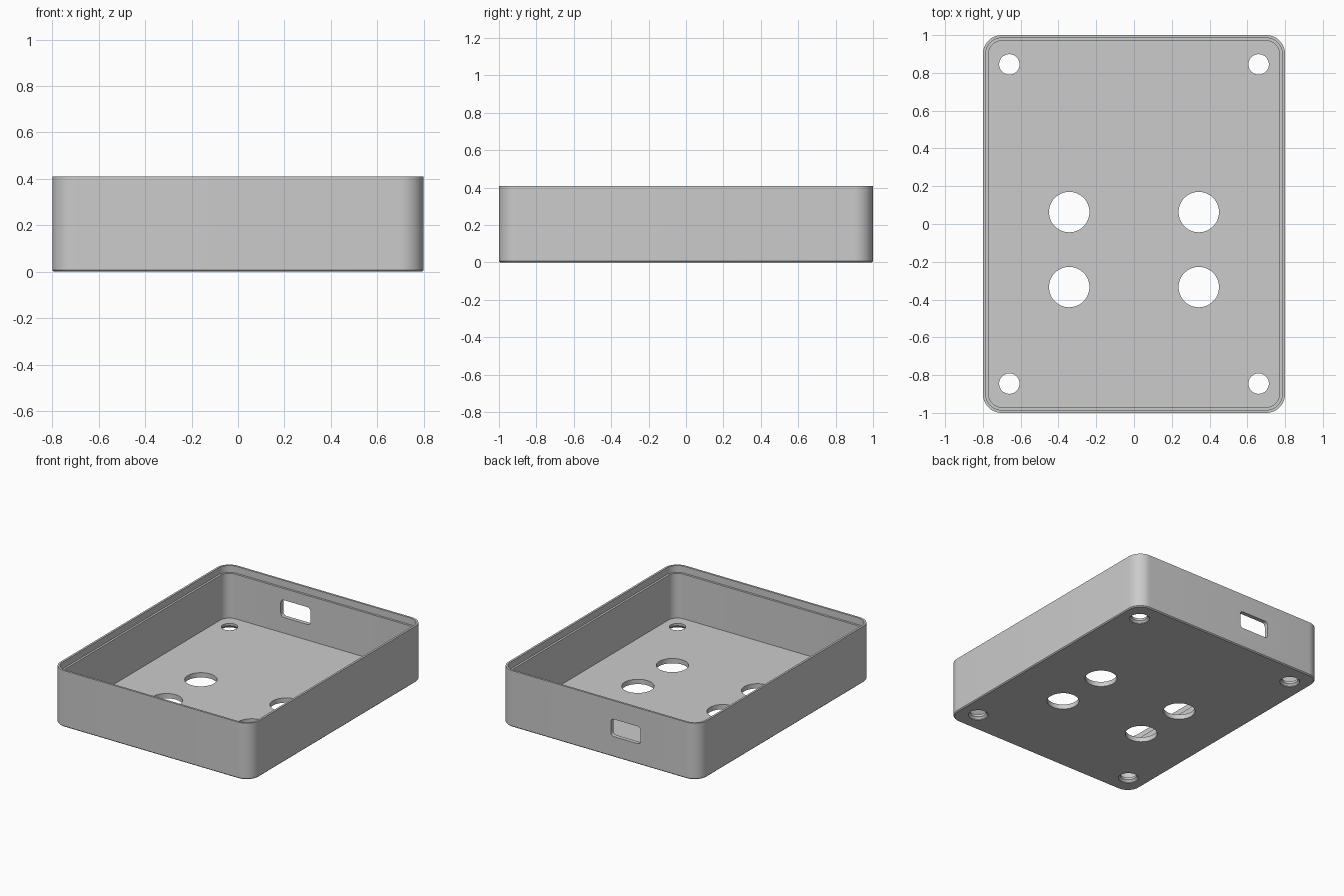
import bpy
import bmesh
import math

if "Cube" in bpy.data.objects:
    bpy.data.objects.remove(bpy.data.objects["Cube"])

HALF_X, HALF_Y, HEIGHT = 0.8, 1.0, 0.41
CORNER = 0.1
WALL, LIP = 0.03, 0.015
FLOOR, LEDGE, CHAMFER = 0.035, 0.36, 0.007

grey = bpy.data.materials.new("plain_grey")
grey.use_nodes = True
grey.diffuse_color = (0.6, 0.6, 0.6, 1)
grey.node_tree.nodes["Principled BSDF"].inputs["Base Color"].default_value = (0.6, 0.6, 0.6, 1)


def rounded_rect(hx, hy, r, steps=12):
    """Outline of a rounded rectangle, anticlockwise."""
    points = []
    for corner, (sx, sy) in enumerate([(1, 1), (-1, 1), (-1, -1), (1, -1)]):
        for i in range(steps + 1):
            a = (corner + i / steps) * math.pi / 2
            points.append((sx * (hx - r) + r * math.cos(a), sy * (hy - r) + r * math.sin(a)))
    return points


def circle(x, y, r, steps=48):
    return [(x + r * math.cos(2 * math.pi * i / steps), y + r * math.sin(2 * math.pi * i / steps))
            for i in range(steps)]


def loft(name, rings):
    """Solid through a list of rings of 3D points, closed at both ends."""
    bm = bmesh.new()
    loops = [[bm.verts.new(p) for p in ring] for ring in rings]
    n = len(loops[0])
    for low, high in zip(loops, loops[1:]):
        for i in range(n):
            j = (i + 1) % n
            bm.faces.new((low[i], low[j], high[j], high[i]))
    bm.faces.new(loops[0][::-1])
    bm.faces.new(loops[-1])
    bmesh.ops.recalc_face_normals(bm, faces=bm.faces)
    mesh = bpy.data.meshes.new(name)
    bm.to_mesh(mesh)
    bm.free()
    mesh.materials.append(grey)
    obj = bpy.data.objects.new(name, mesh)
    bpy.context.collection.objects.link(obj)
    return obj


def shell_ring(inset, z):
    return [(x, y, z) for x, y in rounded_rect(HALF_X - inset, HALF_Y - inset, CORNER - inset)]


# Open tray: outside up, over the rim, down past the ledge to the floor
tray = loft("enclosure_tray", [shell_ring(inset, z) for inset, z in [
    (CHAMFER, 0), (0, CHAMFER), (0, HEIGHT), (LIP, HEIGHT),
    (LIP, LEDGE), (WALL, LEDGE), (WALL, FLOOR)]])

cutters = []


def hole(name, x, y, sections):
    cutters.append(loft(name, [[(px, py, z) for px, py in circle(x, y, r)] for r, z in sections]))


# Countersunk screw holes in the corners and plain round holes in the floor
for sx in (-1, 1):
    for sy in (-1, 1):
        hole("screw_hole_cutter", sx * 0.66, sy * 0.845,
             [(0.067, -0.02), (0.067, 0.004), (0.054, 0.018), (0.054, 0.08)])
    for y in (0.063, -0.334):
        hole("round_hole_cutter", sx * 0.343, y, [(0.107, -0.02), (0.107, 0.08)])

# Rounded port opening through the back wall
port = rounded_rect(0.12, 0.063, 0.025, 6)
cutters.append(loft("port_cutter", [[(x - 0.215, y, z + 0.212) for x, z in port]
                                    for y in (0.9, 1.1)]))

bpy.context.view_layer.objects.active = tray
tray.select_set(True)
for cutter in cutters:
    cutter.hide_render = True
    cut = tray.modifiers.new("cut", "BOOLEAN")
    cut.operation = "DIFFERENCE"
    cut.solver = "EXACT"
    cut.object = cutter
    bpy.ops.object.modifier_apply(modifier=cut.name)
    bpy.data.objects.remove(cutter)

bpy.ops.object.shade_smooth_by_angle(angle=math.radians(30))
